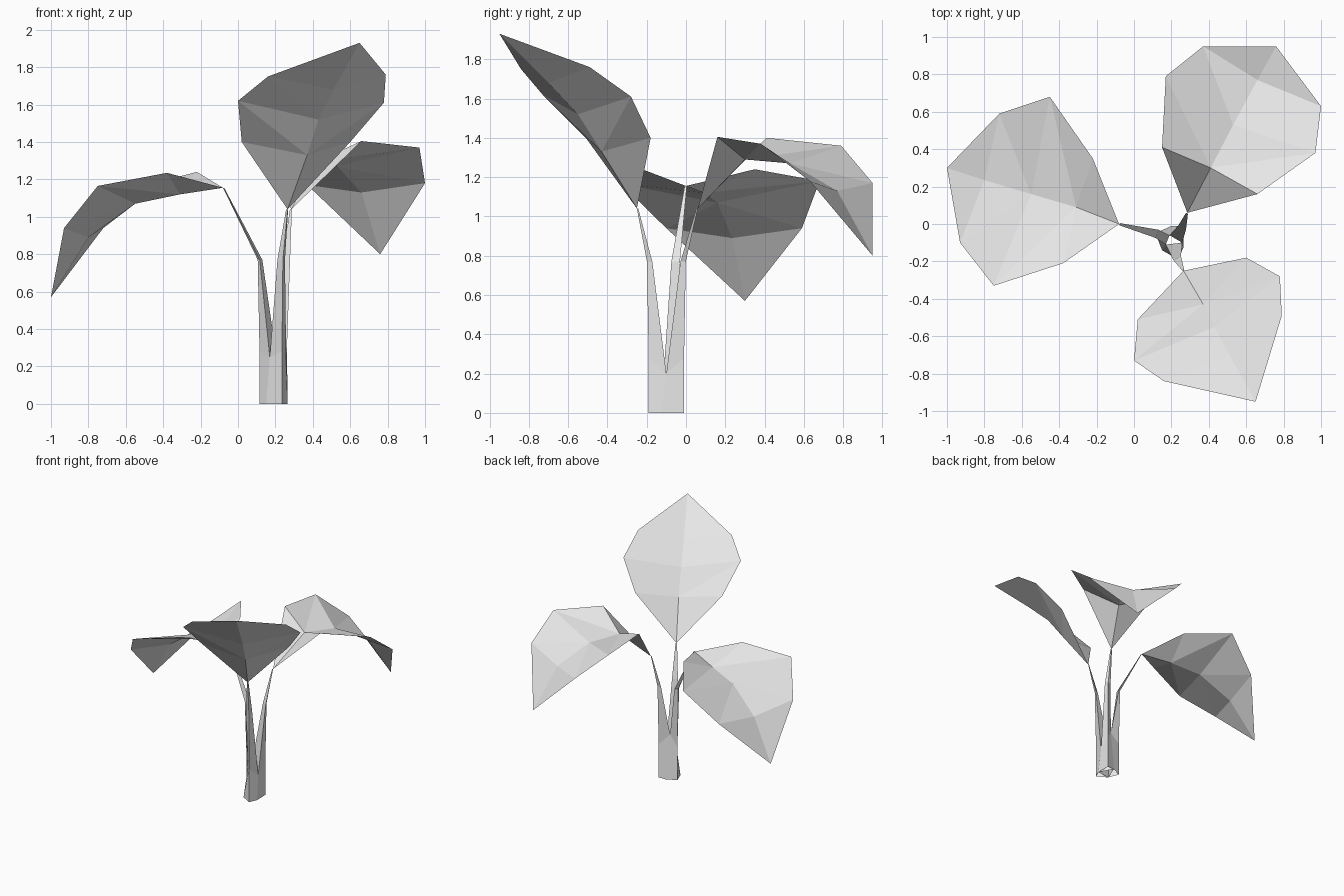
import bpy
import bmesh
from mathutils import Vector

cube = bpy.data.objects.get("Cube")
if cube:
    bpy.data.objects.remove(cube, do_unlink=True)

mat = bpy.data.materials.new("pale_grey")
mat.use_nodes = True
colour = (0.8, 0.8, 0.8, 1)
mat.diffuse_color = colour
mat.node_tree.nodes["Principled BSDF"].inputs["Base Color"].default_value = colour


def finish(bm, name):
    mesh = bpy.data.meshes.new(name)
    bm.to_mesh(mesh)
    bm.free()
    mesh.materials.append(mat)
    obj = bpy.data.objects.new(name, mesh)
    bpy.context.collection.objects.link(obj)


def make_leaf(name, base, tip, right, rib, left):
    """Folded blade: two rims and a sunken midrib between base and tip."""
    bm = bmesh.new()
    b, t = bm.verts.new(base), bm.verts.new(tip)
    r, m, l = [[bm.verts.new(p) for p in row] for row in (right, rib, left)]
    for rim, flip in ((r, False), (l, True)):
        tris = [(b, rim[0], m[0]), (rim[-1], t, m[-1])]
        for i in range(len(m) - 1):
            tris += [(rim[i], rim[i + 1], m[i]), (rim[i + 1], m[i + 1], m[i])]
        for tri in tris:
            bm.faces.new(tri[::-1] if flip else tri)
    finish(bm, name)


def make_stem(name, right, outer, left, end, tip):
    """Three-sided stalk sharing its lower edges with its neighbours."""
    way = Vector((tip[0] - end[0], tip[1] - end[1], 0)).normalized()
    side = Vector((-way.y, way.x, 0))

    def ring(point, size):
        p = Vector(point)
        return [p - (side + way * 0.8) * size, p, p + (side - way * 0.8) * size]

    out = Vector(outer)
    fork = out.copy()
    fork.z = 0.28
    knee = out + way * 0.01
    knee.z = 0.77
    rings = [[right[0], out, left[0]], [right[1], fork, left[1]],
             ring(knee, 0.023), ring(end, 0.006)]
    bm = bmesh.new()
    rows = [[bm.verts.new(p) for p in row] for row in rings]
    for low, high in zip(rows, rows[1:]):
        for i in range(3):
            j = (i + 1) % 3
            bm.faces.new((low[i], low[j], high[j], high[i]))
    bm.faces.new(rows[-1])
    finish(bm, name)


# Edges where neighbouring stems join: ground point, fork point
front_join = ((0.15, -0.14, 0), (0.17, -0.11, 0.25))
right_join = ((0.265, -0.125, 0), (0.258, -0.1, 0.2))
back_join = ((0.2, -0.01, 0), (0.19, -0.06, 0.36))

# Side plant arm
base, tip = (-0.08, 0, 1.155), (-1, 0.3, 0.57)
make_stem("side_stem", back_join, (0.115, -0.05, 0), front_join, base, tip)
make_leaf("side_leaf", base, tip,
          [(-0.22, 0.35, 1.24), (-0.45, 0.68, 1.18), (-0.72, 0.59, 0.94)],
          [(-0.31, 0.09, 1.12), (-0.55, 0.16, 1.07), (-0.8, 0.235, 0.89)],
          [(-0.38, -0.21, 1.235), (-0.75, -0.33, 1.165), (-0.93, -0.1, 0.94)])

# Front plant arm
base, tip = (0.265, -0.25, 1.04), (0.65, -0.95, 1.93)
make_stem("front_stem", front_join, (0.235, -0.19, 0), right_join, base, tip)
make_leaf("front_leaf", base, tip,
          [(0.02, -0.51, 1.4), (0, -0.73, 1.62), (0.16, -0.84, 1.75)],
          [(0.37, -0.43, 1.33), (0.43, -0.55, 1.52), (0.51, -0.7, 1.68)],
          [(0.6, -0.18, 1.4), (0.78, -0.28, 1.61), (0.79, -0.49, 1.76)])

# Back plant arm
base, tip = (0.285, 0.06, 1.04), (0.76, 0.95, 0.8)
make_stem("back_stem", right_join, (0.262, -0.01, 0), back_join, base, tip)
make_leaf("back_leaf", base, tip,
          [(0.66, 0.16, 1.405), (0.97, 0.38, 1.37), (1, 0.63, 1.18)],
          [(0.41, 0.3, 1.29), (0.53, 0.53, 1.27), (0.66, 0.77, 1.13)],
          [(0.15, 0.41, 1.4), (0.17, 0.79, 1.36), (0.37, 0.95, 1.17)])
